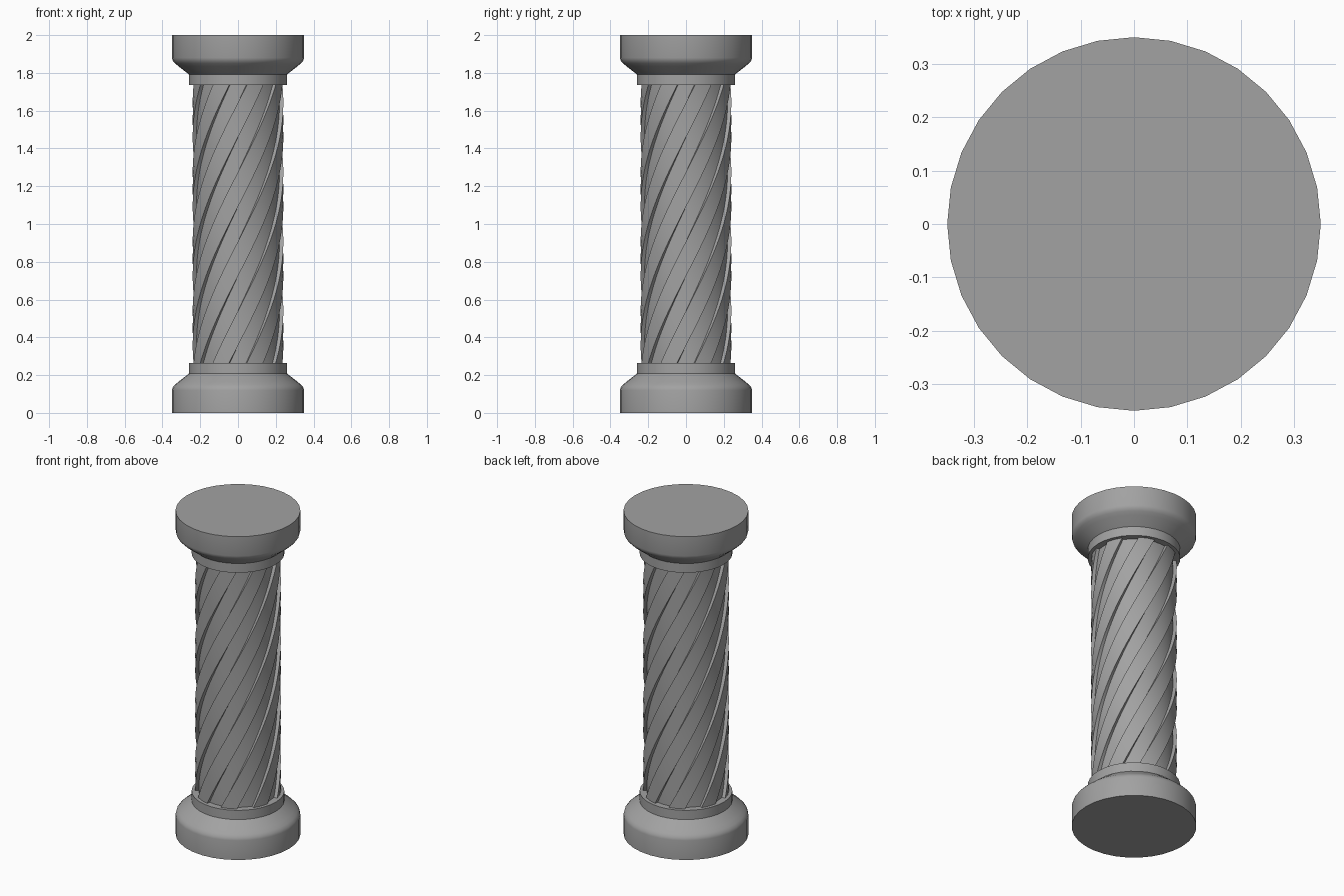
import bpy, bmesh
from math import pi, cos, sin, radians

if "Cube" in bpy.data.objects:
    bpy.data.objects.remove(bpy.data.objects["Cube"])

stone = bpy.data.materials.new("dark_stone")
stone.diffuse_color = (0.36, 0.36, 0.36, 1)
stone.use_nodes = True
stone.node_tree.nodes["Principled BSDF"].inputs["Base Color"].default_value = stone.diffuse_color


def finish(name, bm, angle):
    bmesh.ops.recalc_face_normals(bm, faces=bm.faces[:])
    mesh = bpy.data.meshes.new(name)
    bm.to_mesh(mesh)
    bm.free()
    mesh.materials.append(stone)
    ob = bpy.data.objects.new(name, mesh)
    bpy.context.collection.objects.link(ob)
    bpy.ops.object.select_all(action='DESELECT')
    ob.select_set(True)
    bpy.context.view_layer.objects.active = ob
    bpy.ops.object.shade_smooth_by_angle(angle=radians(angle))
    return ob


def loft(name, rings, angle=40):
    """Skin a stack of closed rings and cap both ends."""
    bm = bmesh.new()
    loops = [[bm.verts.new(p) for p in ring] for ring in rings]
    n = len(loops[0])
    for a, b in zip(loops, loops[1:]):
        for i in range(n):
            j = (i + 1) % n
            bm.faces.new((a[i], a[j], b[j], b[i]))
    bm.faces.new(loops[0][::-1])
    bm.faces.new(loops[-1])
    return finish(name, bm, angle)


def circle(r, z, n=32):
    return [(r * cos(2 * pi * i / n), r * sin(2 * pi * i / n), z) for i in range(n)]


# Base and its mirrored capital: wide drum, rounded shoulder, narrow neck
profile = [(0.35, 0), (0.35, 0.12), (0.346, 0.135), (0.334, 0.149),
           (0.315, 0.165), (0.26, 0.208), (0.26, 0.265)]
loft("base", [circle(r, z) for r, z in profile])
loft("capital", [circle(r, 2 - z) for r, z in profile])

# Shaft cross-section: eight ribs and eight grooves of equal width, radial walls
section = []
for k in range(8):
    c = 45 * k - 90
    section += [(0.22, c + a) for a in (-11.25, 0, 11.25)]
    section += [(0.24, c + a) for a in (11.25, 22.5, 33.75)]

# Twisted shaft: half a turn from bottom to top
STEPS, Z0, Z1 = 64, 0.265, 1.735
rings = []
for s in range(STEPS + 1):
    t = s / STEPS
    rings.append([(r * cos(radians(a + 180 * t)), r * sin(radians(a + 180 * t)),
                   Z0 + (Z1 - Z0) * t) for r, a in section])
loft("twisted_shaft", rings, 35)
